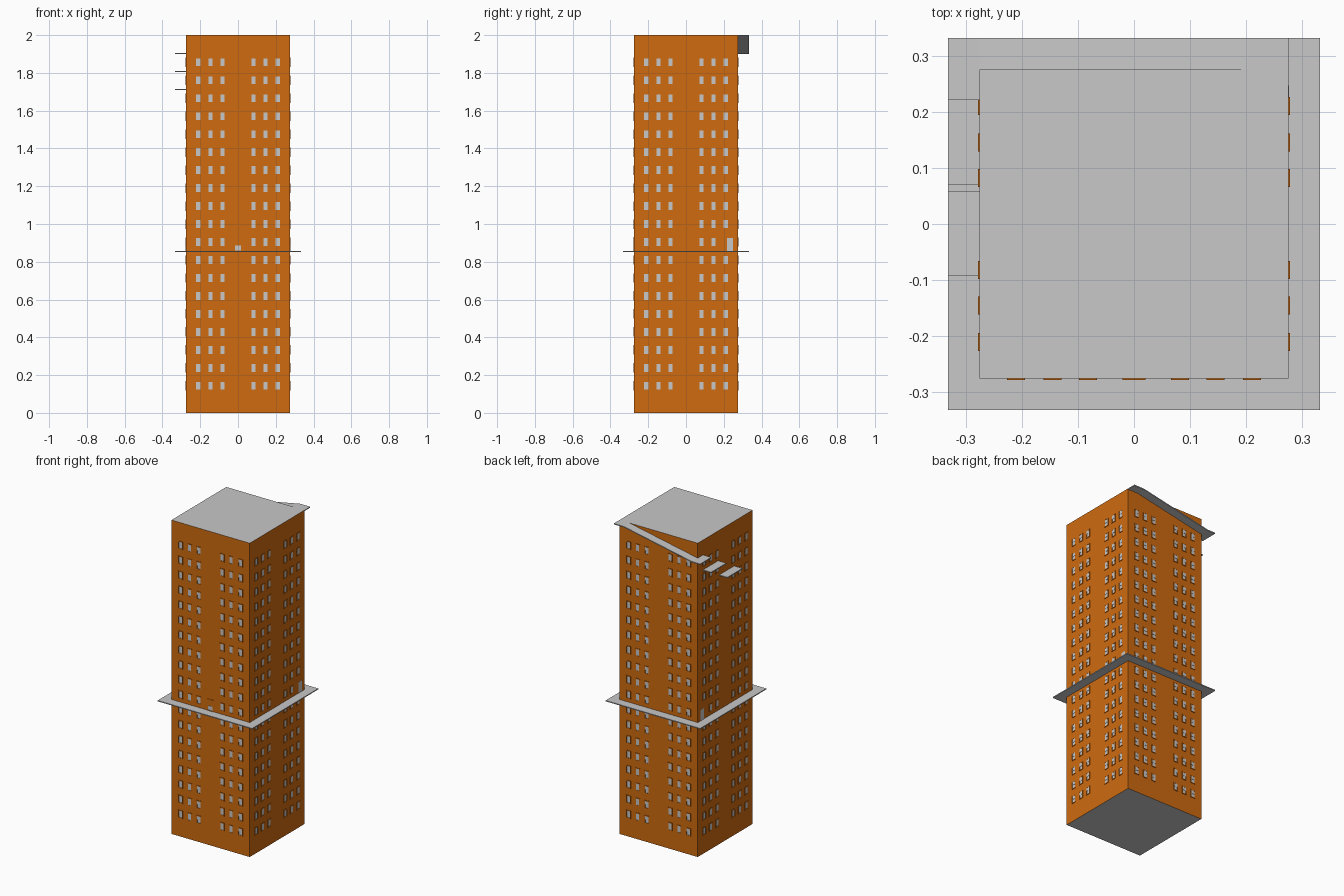
import bpy, bmesh, math
from mathutils import Matrix, Vector

if "Cube" in bpy.data.objects:
    bpy.data.objects.remove(bpy.data.objects["Cube"])

W = 0.276      # half width of the tower
L = 0.333      # half width of the ledge
LEDGE_Z = 0.857


def material(name, rgb):
    m = bpy.data.materials.new(name)
    m.diffuse_color = (*rgb, 1)
    m.use_nodes = True
    m.node_tree.nodes["Principled BSDF"].inputs["Base Color"].default_value = m.diffuse_color
    return m


ORANGE = material("orange wall", (0.62, 0.145, 0.005))
GRAY = material("light gray", (0.58, 0.58, 0.58))


def box(bm, lo, hi, mat=0, xf=Matrix()):
    lo, hi = Vector(lo), Vector(hi)
    m = xf @ Matrix.Translation((lo + hi) / 2) @ Matrix.Diagonal((*(hi - lo), 1))
    geo = bmesh.ops.create_cube(bm, size=1, matrix=m)
    for f in {f for v in geo["verts"] for f in v.link_faces}:
        f.material_index = mat


def finish(name, bm):
    me = bpy.data.meshes.new(name)
    bmesh.ops.recalc_face_normals(bm, faces=bm.faces[:])
    bm.to_mesh(me)
    bm.free()
    me.materials.append(ORANGE)
    me.materials.append(GRAY)
    ob = bpy.data.objects.new(name, me)
    bpy.context.collection.objects.link(ob)
    return ob


def frame(bm, x, z, w, h, bar, depth, xf):
    # four bars around a rectangle on a front-facing wall
    y0, y1 = -W - depth, -W + 0.001
    for s in (-1, 1):
        a, b = sorted((x + s * w / 2, x + s * (w / 2 - bar)))
        box(bm, (a, y0, z - h / 2), (b, y1, z + h / 2), 0, xf)
        a, b = sorted((z + s * h / 2, z + s * (h / 2 - bar)))
        box(bm, (x - w / 2 + bar, y0, a), (x + w / 2 - bar, y1, b), 0, xf)


# tower: orange walls, gray roof and underside
bm = bmesh.new()
box(bm, (-W, -W, 0), (W, W, 2))
bm.normal_update()
for f in bm.faces:
    f.material_index = 1 if abs(f.normal.z) > 0.5 else 0
finish("tower", bm)

# windows: 19 rows of two groups of three, on each wall
columns = [s * x for s in (-1, 1) for x in (0.082, 0.146, 0.211)]
for side, wall in enumerate(("front", "right", "back", "left")):
    bm = bmesh.new()
    xf = Matrix.Rotation(side * math.pi / 2, 4, 'Z')
    for row in range(19):
        z = 0.143 + row * 0.0952
        for x in columns:
            # the side doors replace one window
            if row == 8 and ((wall == "right" and x > 0.2) or (wall == "left" and x < -0.2)):
                continue
            frame(bm, x, z, 0.032, 0.050, 0.0045, 0.003, xf)
            # upper and lower sash
            box(bm, (x - 0.012, -W - 0.0022, z), (x + 0.012, -W + 0.001, z + 0.021), 1, xf)
            box(bm, (x - 0.012, -W - 0.0008, z - 0.021), (x + 0.012, -W + 0.001, z), 1, xf)
    finish(wall + "_windows", bm)

# front door: orange frame with a gray lower panel
bm = bmesh.new()
frame(bm, 0, LEDGE_Z + 0.037, 0.042, 0.074, 0.004, 0.003, Matrix())
box(bm, (-0.017, -W - 0.001, LEDGE_Z), (0.017, -W + 0.001, LEDGE_Z + 0.03), 1)
finish("front_door", bm)

# side doors
bm = bmesh.new()
for s in (-1, 1):
    a, b = sorted((s * (W - 0.001), s * (W + 0.001)))
    box(bm, (a, 0.216, LEDGE_Z), (b, 0.248, LEDGE_Z + 0.07), 1)
finish("side_doors", bm)

# ledge around the middle
bm = bmesh.new()
box(bm, (-L, -L, LEDGE_Z - 0.006), (L, L, LEDGE_Z), 1)
finish("ledge", bm)

# ramp down the back from the roof to the corner landing
T = 0.006
path = [(W, 2.0), (0.205, 2.0), (-W, 1.905)]
profile = path + [(x, z - T) for x, z in reversed(path)]
bm = bmesh.new()
face = bm.faces.new([bm.verts.new((x, W, z)) for x, z in profile])
ext = bmesh.ops.extrude_face_region(bm, geom=[face], use_keep_orig=True)
moved = [v for v in ext["geom"] if isinstance(v, bmesh.types.BMVert)]
bmesh.ops.translate(bm, verts=moved, vec=(0, L - W, 0))
for f in bm.faces:
    f.material_index = 1
finish("ramp", bm)

# corner landing and the steps on the left wall
bm = bmesh.new()
box(bm, (-L, W, 1.905 - T), (-W, L, 1.905), 1)
for y0, y1, z in ((0.222, W, 1.905), (0.070, 0.222, 1.81), (-0.092, 0.058, 1.715)):
    box(bm, (-L, y0, z - T), (-W, y1, z), 1)
finish("steps", bm)
